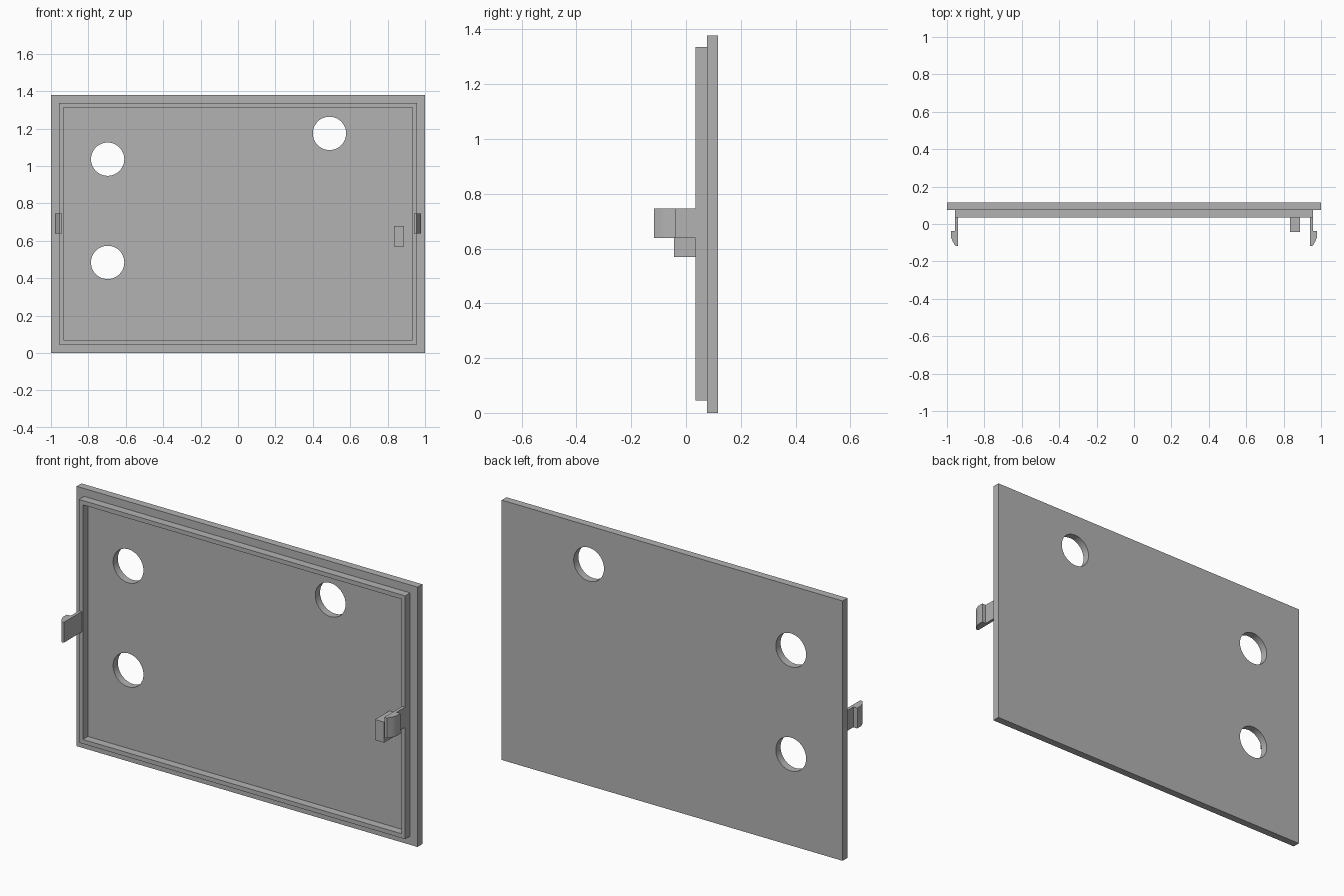
import bpy, bmesh, math
from mathutils import Matrix

cube = bpy.data.objects.get("Cube")
if cube:
    bpy.data.objects.remove(cube, do_unlink=True)

GREY = (0.45, 0.45, 0.45, 1)
mat = bpy.data.materials.new("plain grey")
mat.use_nodes = True
mat.diffuse_color = GREY
mat.node_tree.nodes["Principled BSDF"].inputs["Base Color"].default_value = GREY


def rect(x0, x1, y0, y1):
    return [(x0, y0), (x1, y0), (x1, y1), (x0, y1)]


def circle(cx, cy, r, n=48):
    return [(cx + r * math.cos(2 * math.pi * i / n),
             cy + r * math.sin(2 * math.pi * i / n)) for i in range(n)]


def extrude(name, loops, low, high, upright=True):
    """Extrude nested outlines: x-z outlines along y, or x-y outlines along z."""
    curve = bpy.data.curves.new(name, "CURVE")
    curve.dimensions = "2D"
    curve.fill_mode = "BOTH"
    curve.extrude = (high - low) / 2
    for loop in loops:
        spline = curve.splines.new("POLY")
        spline.points.add(len(loop) - 1)
        for point, (x, y) in zip(spline.points, loop):
            point.co = (x, y, 0, 1)
        spline.use_cyclic_u = True
    temp = bpy.data.objects.new(name + " outline", curve)
    bpy.context.collection.objects.link(temp)
    graph = bpy.context.evaluated_depsgraph_get()
    mesh = bpy.data.meshes.new_from_object(temp.evaluated_get(graph))
    bpy.data.objects.remove(temp, do_unlink=True)
    bpy.data.curves.remove(curve)

    middle = (low + high) / 2
    if upright:
        place = Matrix.Translation((0, middle, 0)) @ Matrix.Rotation(math.pi / 2, 4, "X")
    else:
        place = Matrix.Translation((0, 0, middle))
    mesh.transform(place)
    bm = bmesh.new()
    bm.from_mesh(mesh)
    bmesh.ops.remove_doubles(bm, verts=bm.verts, dist=0.0001)
    bmesh.ops.recalc_face_normals(bm, faces=bm.faces)
    bm.to_mesh(mesh)
    bm.free()
    mesh.materials.clear()
    mesh.materials.append(mat)
    mesh.name = name
    obj = bpy.data.objects.new(name, mesh)
    bpy.context.collection.objects.link(obj)
    bpy.ops.object.select_all(action="DESELECT")
    obj.select_set(True)
    bpy.context.view_layer.objects.active = obj
    bpy.ops.object.shade_smooth_by_angle(angle=math.radians(25))
    return obj


PLATE_FRONT = 0.076

# Cover plate with three round holes
holes = [circle(x, z, 0.089) for x, z in [(-0.697, 1.036), (-0.697, 0.484), (0.489, 1.174)]]
extrude("cover_plate", [rect(-1, 1, 0, 1.378)] + holes, PLATE_FRONT, 0.116)

# Raised rim on the front
extrude("rim", [rect(-0.957, 0.957, 0.046, 1.336), rect(-0.934, 0.934, 0.069, 1.313)],
        0.034, PLATE_FRONT)

# Snap clips with hooked, tapered ends
clip = [(0.94, PLATE_FRONT), (0.956, PLATE_FRONT), (0.956, -0.037), (0.979, -0.037),
        (0.979, -0.07), (0.971, -0.09), (0.955, -0.117), (0.94, -0.117)]
for side, sign in (("left", 1), ("right", -1)):
    extrude(side + "_clip", [[(sign * x, y) for x, y in clip]], 0.638, 0.746, upright=False)

# Small locating block beside the left clip
extrude("locating_block", [rect(0.835, 0.888, 0.569, 0.678)], -0.044, PLATE_FRONT)
